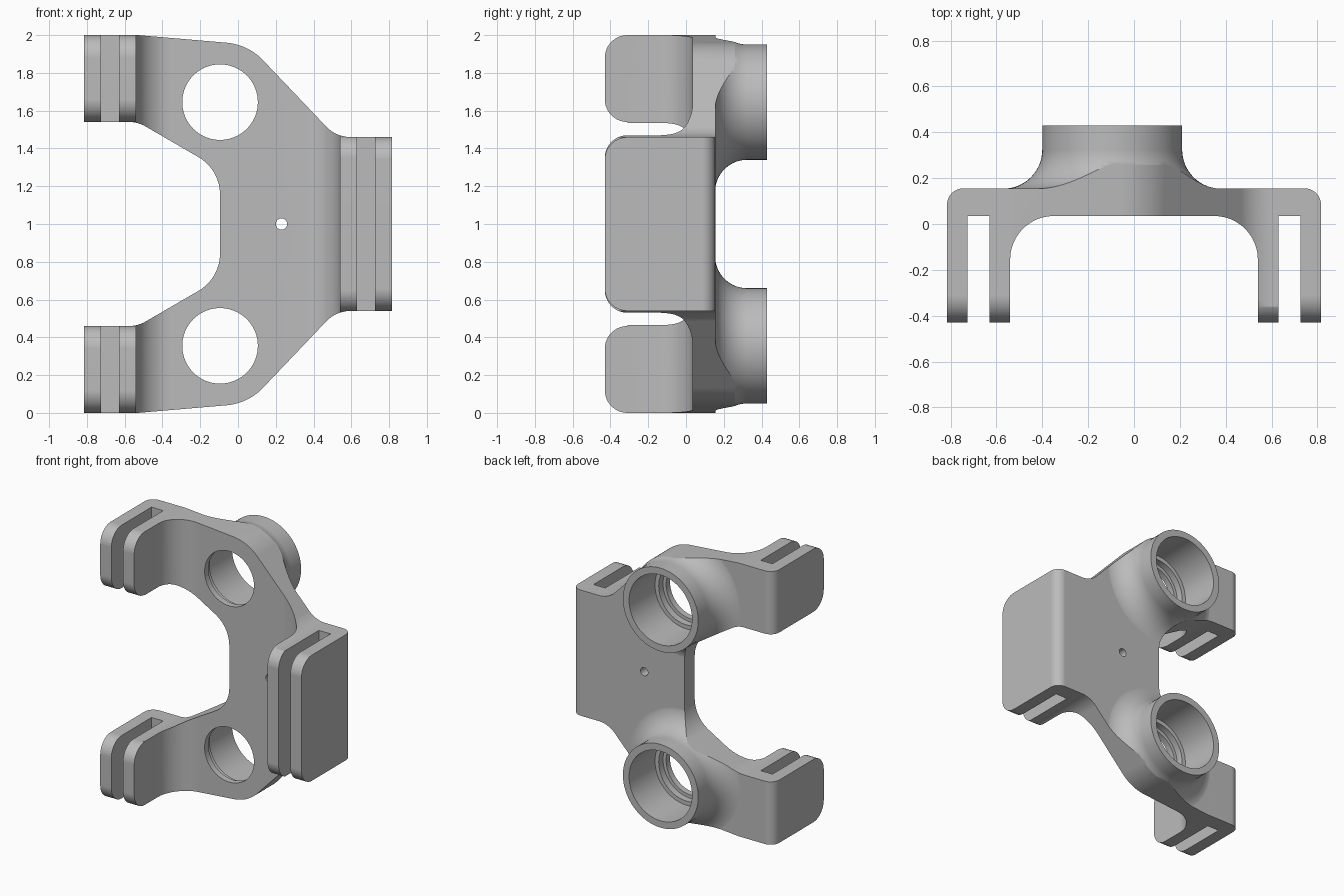
import bpy, bmesh
from math import sin, cos, pi, tan
from mathutils import Vector

if "Cube" in bpy.data.objects:
    bpy.data.objects.remove(bpy.data.objects["Cube"])

grey = bpy.data.materials.new("cast_grey")
grey.use_nodes = True
COLOUR = (0.5, 0.5, 0.5, 1)
grey.diffuse_color = COLOUR
grey.node_tree.nodes["Principled BSDF"].inputs["Base Color"].default_value = COLOUR


def finish(bm, name):
    bmesh.ops.recalc_face_normals(bm, faces=bm.faces)
    mesh = bpy.data.meshes.new(name)
    bm.to_mesh(mesh)
    bm.free()
    mesh.materials.append(grey)
    obj = bpy.data.objects.new(name, mesh)
    bpy.context.collection.objects.link(obj)
    return obj


def rounded(corners, steps=12):
    """Replace each (a, b, radius) corner with a fillet arc."""
    out = []
    for i, (a, b, r) in enumerate(corners):
        p = Vector((a, b))
        if r == 0:
            out.append(p)
            continue
        u = (Vector(corners[i - 1][:2]) - p).normalized()
        v = (Vector(corners[(i + 1) % len(corners)][:2]) - p).normalized()
        half = u.angle(v) / 2
        centre = p + (u + v).normalized() * r / sin(half)
        start = p + u * r / tan(half) - centre
        end = p + v * r / tan(half) - centre
        sweep = pi - 2 * half
        for k in range(steps + 1):
            t = k / steps
            out.append(centre + (start * sin((1 - t) * sweep) + end * sin(t * sweep)) / sin(sweep))
    return out


def prism(name, points, axis, lo, hi):
    """Extrude a 2D outline along the given axis index."""
    def place(p, d):
        c = list(p)
        c.insert(axis, d)
        return c
    bm = bmesh.new()
    a = [bm.verts.new(place(p, lo)) for p in points]
    b = [bm.verts.new(place(p, hi)) for p in points]
    bm.faces.new(a)
    bm.faces.new(b)
    for i in range(len(a)):
        j = (i + 1) % len(a)
        bm.faces.new((a[i], a[j], b[j], b[i]))
    return finish(bm, name)


def lathe(name, profile, x, z, n=72):
    """Turn a (radius, y) profile around an axis parallel to y."""
    bm = bmesh.new()
    rings = [[bm.verts.new((x + r * cos(2 * pi * i / n), y, z + r * sin(2 * pi * i / n)))
              for i in range(n)] for r, y in profile]
    bm.faces.new(rings[0])
    bm.faces.new(rings[-1])
    for a, b in zip(rings, rings[1:]):
        for i in range(n):
            j = (i + 1) % n
            bm.faces.new((a[i], a[j], b[j], b[i]))
    return finish(bm, name)


def combine(target, tool, operation):
    mod = target.modifiers.new("join", 'BOOLEAN')
    mod.operation = operation
    mod.solver = 'EXACT'
    mod.object = tool
    bpy.context.view_layer.objects.active = target
    bpy.ops.object.modifier_apply(modifier=mod.name)
    bpy.data.objects.remove(tool)


# Bridge section with two slotted legs, as seen from above
half = [(0.35, 0.035, 0), (0.54, 0.035, 0.19), (0.54, -0.43, 0), (0.63, -0.43, 0),
        (0.63, 0.035, 0), (0.725, 0.035, 0), (0.725, -0.43, 0), (0.815, -0.43, 0),
        (0.815, 0.155, 0.07)]
half[0] = (0.2, 0.035, 0)
section = half + [(-x, y, r) for x, y, r in reversed(half)]
bracket = prism("bracket", rounded(section), 2, -0.1, 2.1)

# Flared bosses on the back
BOSS_X, BOSS_Z = -0.095, (0.355, 1.645)
flare = [(0.475 - 0.17 * sin(t * pi / 32), 0.324 - 0.17 * cos(t * pi / 32)) for t in range(17)]
for z in BOSS_Z:
    boss = lathe("boss", [(0.475, 0.1)] + flare + [(0.305, 0.43)], BOSS_X, z)
    combine(bracket, boss, 'UNION')

# Trim everything to the front outline, mirrored about mid height
upper = [(0.95, 1.46, 0), (0.52, 1.46, 0.18), (0.0535, 1.95, 0.3), (-0.53, 2.0, 0),
         (-0.95, 2.0, 0), (-0.95, 1.54, 0), (-0.53, 1.54, 0.18), (-0.095, 1.288, 0.23)]
outline = upper + [(x, 2 - z, r) for x, z, r in reversed(upper)]
combine(bracket, prism("outline", rounded(outline), 1, -1, 1), 'INTERSECT')

# Stepped bores and the small pin hole
for z in BOSS_Z:
    bore = lathe("bore", [(0.2, -0.2), (0.2, 0.08), (0.225, 0.08), (0.225, 0.13),
                          (0.255, 0.13), (0.255, 0.6)], BOSS_X, z)
    combine(bracket, bore, 'DIFFERENCE')
combine(bracket, lathe("pin_hole", [(0.03, -0.2), (0.03, 0.6)], 0.23, 1.0, 32), 'DIFFERENCE')


# Round the front corners of every leg plate
def round_corner(x0, x1, z, up, r=0.12):
    s = 1 if up else -1
    y = -0.43
    arc = [(y + r - r * sin(t * pi / 20), z - s * (r - r * cos(t * pi / 20))) for t in range(11)]
    tool = [(y + r, z + s * 0.05)] + arc + [(y - 0.05, z - s * r), (y - 0.05, z + s * 0.05)]
    combine(bracket, prism("corner", tool, 0, x0, x1), 'DIFFERENCE')


OUTER, INNER = (0.68, 0.9), (0.5, 0.68)
for (a, b), right_z, left_z in ((OUTER, 1.46, 1.54), (INNER, 1.47, 1.54)):
    for mirrored in (False, True):
        for x0, x1, z, up in ((a, b, right_z, True), (-b, -a, 2.0, True), (-b, -a, left_z, False)):
            round_corner(x0, x1, 2 - z if mirrored else z, up != mirrored)

# Smooth the curves, keep the machined edges crisp
bpy.ops.object.select_all(action='DESELECT')
bracket.select_set(True)
bpy.context.view_layer.objects.active = bracket
bpy.ops.object.shade_smooth_by_angle(angle=0.5)
normals = bracket.modifiers.new("even_normals", 'WEIGHTED_NORMAL')
normals.keep_sharp = True
